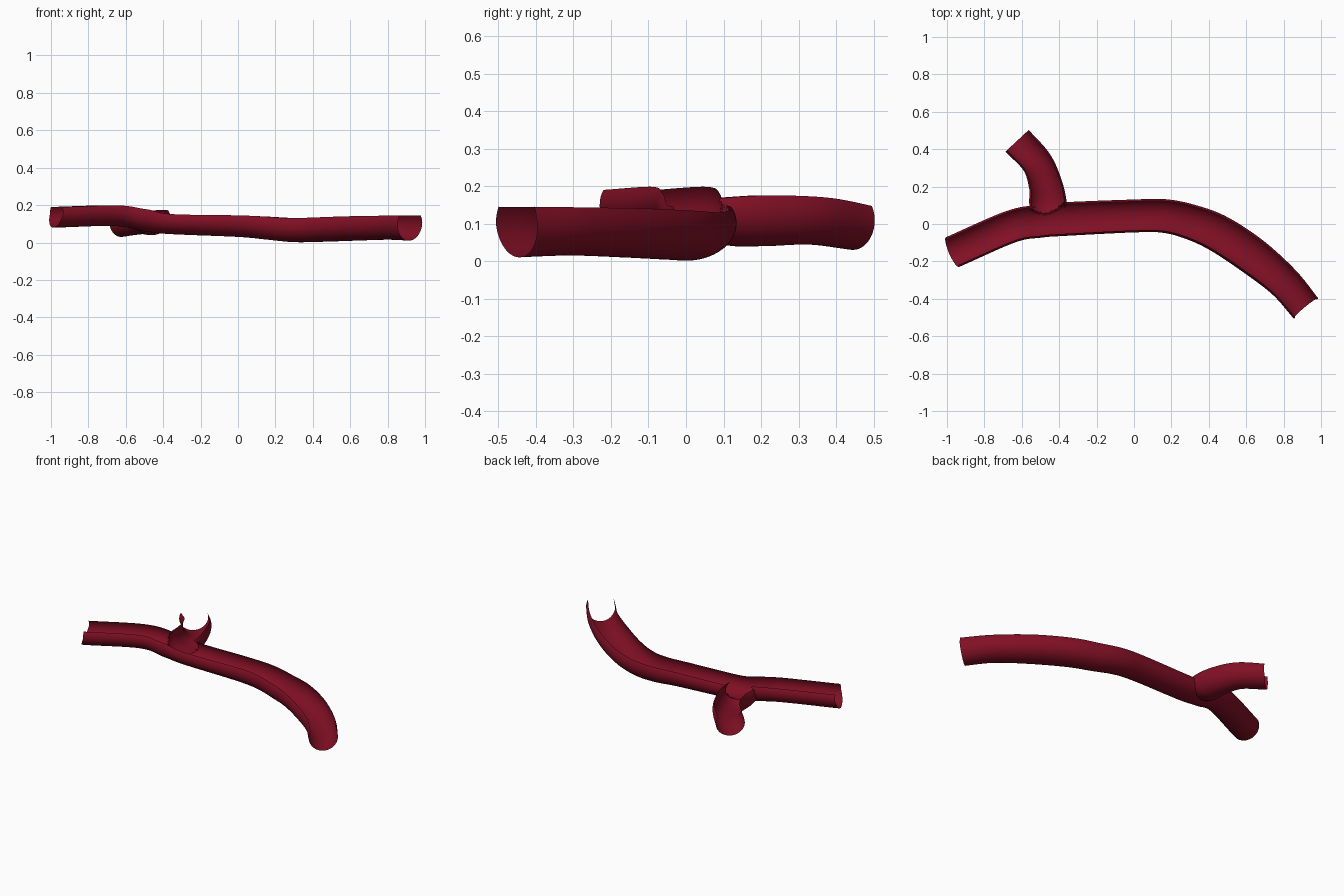
import bpy, bmesh, math
from mathutils import Vector

if "Cube" in bpy.data.objects:
    bpy.data.objects.remove(bpy.data.objects["Cube"])

# Path stations: x, y, floor z, rim z, half width
MAIN = [(-0.97, -0.15, .08, .19, .087), (-0.66, -0.015, .088, .198, .087), (-0.5, .015, .06, .178, .088),
        (-0.36, .027, .045, .152, .09), (0, .043, .03, .145, .088), (.16, .043, .015, .138, .09),
        (.3, .012, .002, .13, .094), (.45, -.05, .004, .134, .1), (.63, -.168, .01, .14, .1),
        (.8, -.31, .015, .143, .09), (.92, -.452, .01, .145, .085)]
BRANCH = [(-.455, .03, .07, .16, .09), (-.46, .11, .042, .17, .1), (-.473, .21, .04, .175, .09),
          (-.52, .33, .044, .17, .083), (-.625, .445, .03, .147, .085)]
ARC = math.radians(119)      # half opening angle of the open gutter section
SIDES = 36


def sample(stations, n):
    """Catmull-Rom through the stations; returns (station, tangent) pairs."""
    s = [Vector(p) for p in stations]
    s = [s[0] * 2 - s[1]] + s + [s[-1] * 2 - s[-2]]
    pts = []
    for i in range(1, len(s) - 2):
        a, b, c, d = s[i - 1:i + 3]
        for k in range(n):
            t = k / n
            pts.append((b * 2 + (c - a) * t + (a * 2 - b * 5 + c * 4 - d) * t * t
                        + (b * 3 - a - c * 3 + d) * t ** 3) * .5)
    pts.append(s[-2])
    out = []
    for i, p in enumerate(pts):
        q = pts[min(i + 1, len(pts) - 1)] - pts[max(i - 1, 0)]
        out.append((p, Vector((q[0], q[1])).normalized()))
    return out


def inside(co, path):
    """True when the point lies within the vessel around this path."""
    xy = Vector((co.x, co.y))
    p, t = min(path, key=lambda e: (xy - Vector((e[0][0], e[0][1]))).length_squared)
    d = xy - Vector((p[0], p[1]))
    if abs(d.dot(t)) > .012:
        return False
    rz = (p[3] - p[2]) / (1 - math.cos(ARC))
    u = (d.x * t.y - d.y * t.x) / p[4]
    return u * u + ((co.z - p[2] - rz) / rz) ** 2 < 1


def vessel(bm, path, other, bulge):
    """Open gutter swept along the path, trimmed where it enters the other."""
    rings = []
    for i, (p, t) in enumerate(path):
        rz = (p[3] - p[2]) / (1 - math.cos(ARC))
        push = bulge[0] if i == 0 else bulge[1] if i == len(path) - 1 else 0
        ring = []
        for k in range(SIDES + 1):
            f = ARC * (2 * k / SIDES - 1)
            w, c = p[4] * math.sin(f), push * max(0, math.cos(f))
            ring.append(bm.verts.new((p[0] + t.y * w + t.x * c, p[1] - t.x * w + t.y * c,
                                      p[2] + rz * (1 - math.cos(f)))))
        rings.append(ring)
    hidden = {v for r in rings for v in r if inside(v.co, other)}
    for a, b in zip(rings, rings[1:]):
        for k in range(SIDES):
            quad = (a[k], a[k + 1], b[k + 1], b[k])
            if not all(v in hidden for v in quad):
                bm.faces.new(quad)


mat = bpy.data.materials.new("vessel_red")
mat.diffuse_color = (.22, .005, .018, 1)
mat.use_nodes = True
mat.node_tree.nodes["Principled BSDF"].inputs["Base Color"].default_value = mat.diffuse_color
main, branch = sample(MAIN, 16), sample(BRANCH, 16)

# Main vessel and its side branch
for name, path, other, bulge in (("main_vessel", main, branch, (-.02, -.01)),
                                 ("side_branch", branch, main, (0, 0))):
    bm = bmesh.new()
    vessel(bm, path, other, bulge)
    bmesh.ops.delete(bm, geom=[v for v in bm.verts if not v.link_faces], context='VERTS')
    for f in bm.faces:
        f.smooth = True
    bm.normal_update()
    if sum(f.normal.z * f.calc_area() for f in bm.faces) > 0:
        bmesh.ops.reverse_faces(bm, faces=bm.faces[:])
    me = bpy.data.meshes.new(name)
    bm.to_mesh(me)
    bm.free()
    me.materials.append(mat)
    bpy.context.collection.objects.link(bpy.data.objects.new(name, me))
